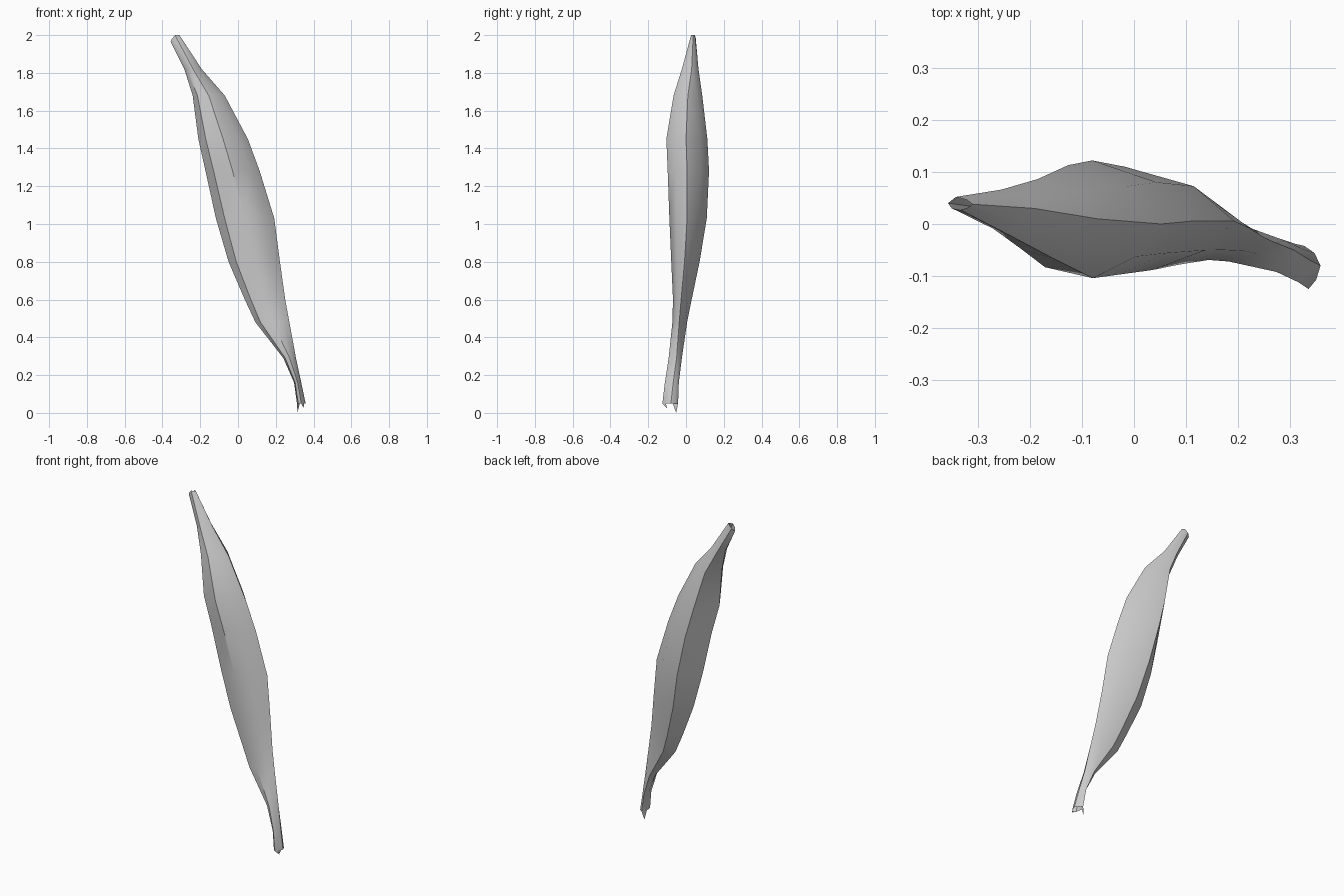
import bpy, bmesh

# Cross-sections up the pod: z, left x, right x, left y, right y, front y, back y
SECTIONS = [
    (0.05, 0.312, 0.358, -0.070, -0.080, -0.125, -0.042),
    (0.16, 0.297, 0.335, -0.065, -0.068, -0.112, -0.038),
    (0.29, 0.240, 0.307, -0.045, -0.050, -0.092, -0.022),
    (0.48, 0.092, 0.272, -0.030, -0.036, -0.072, 0.006),
    (0.60, 0.036, 0.250, -0.020, -0.026, -0.069, 0.030),
    (0.80, -0.050, 0.222, 0.000, -0.008, -0.078, 0.072),
    (1.03, -0.117, 0.192, 0.005, 0.006, -0.088, 0.110),
    (1.28, -0.172, 0.115, 0.000, 0.006, -0.097, 0.122),
    (1.45, -0.210, 0.052, -0.020, 0.000, -0.104, 0.113),
    (1.68, -0.240, -0.070, 0.000, 0.010, -0.066, 0.086),
    (1.82, -0.284, -0.192, 0.030, 0.030, -0.022, 0.066),
    (1.98, -0.357, -0.310, 0.040, 0.038, 0.027, 0.052),
]


def ring(section):
    """Seven-sided pod section, its back ridge leaning to the left."""
    z, xl, xr, yl, yr, yf, yb = section
    w = xr - xl
    return [
        (xl, yl, z),
        (xl + 0.15 * w, yf + 0.25 * (yl - yf), z),
        (xl + 0.50 * w, yf, z),
        (xl + 0.82 * w, yf + 0.40 * (yr - yf), z),
        (xr, yr, z),
        (xl + 0.75 * w, yb - 0.36 * (yb - yr), z),
        (xl + 0.32 * w, yb, z),
    ]


bm = bmesh.new()
rings = [[bm.verts.new(p) for p in ring(s)] for s in SECTIONS]

# Pod skin
for lo, hi in zip(rings, rings[1:]):
    for i in range(7):
        j = (i + 1) % 7
        bm.faces.new((lo[i], lo[j], hi[j], hi[i]))

# Pinched upper tip: slanted open end
for i in (2, 3, 4, 5):
    rings[-1][i].co.z = 2.0
rings[-1][0].co.z = 1.965

# Torn open lower end: two small prongs
low = rings[0]
for a, b, tip in ((2, 3, (0.347, -0.100, 0.025)), (6, 0, (0.315, -0.052, 0.0))):
    bm.faces.new((low[b], low[a], bm.verts.new(tip)))

bmesh.ops.triangulate(bm, faces=bm.faces[:])
bmesh.ops.recalc_face_normals(bm, faces=bm.faces[:])
mesh = bpy.data.meshes.new("seed_pod")
bm.to_mesh(mesh)
bm.free()
pod = bpy.data.objects.new("seed_pod", mesh)
bpy.context.collection.objects.link(pod)
bpy.context.view_layer.objects.active = pod
pod.select_set(True)
bpy.ops.object.shade_smooth_by_angle(angle=0.6)
